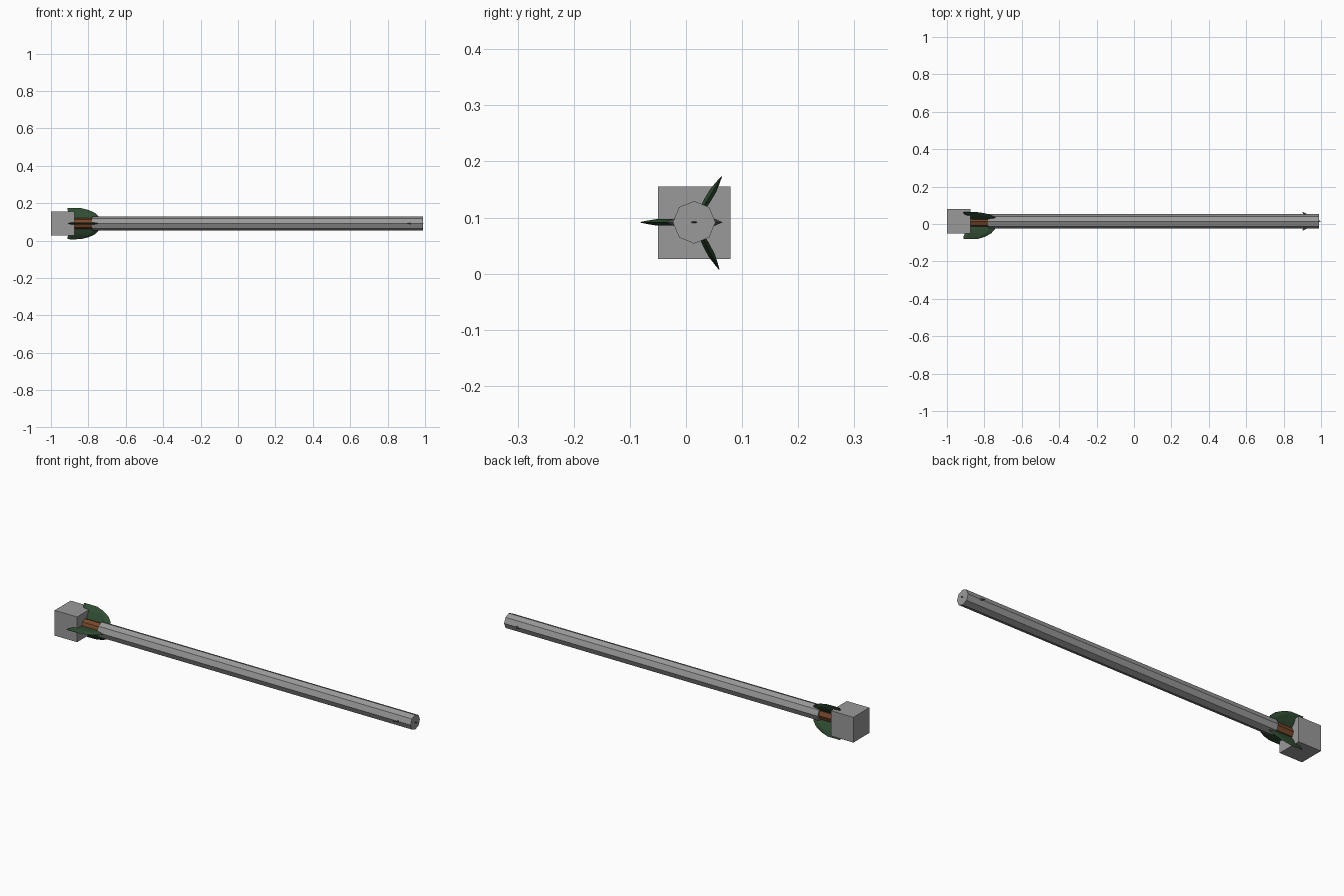
import bpy, math
from mathutils import Matrix, Vector

if "Cube" in bpy.data.objects:
    bpy.data.objects.remove(bpy.data.objects["Cube"])

CY, CZ = 0.0145, 0.0915   # long axis of the model


def material(name, rgb):
    m = bpy.data.materials.new(name)
    m.diffuse_color = (*rgb, 1)
    m.use_nodes = True
    m.node_tree.nodes["Principled BSDF"].inputs["Base Color"].default_value = m.diffuse_color
    return m


GREY = material("plain grey", (0.32, 0.32, 0.32))
GREEN = material("dark green", (0.03, 0.075, 0.033))
BROWN = material("wood brown", (0.19, 0.065, 0.025))
STEEL = material("dark steel", (0.10, 0.10, 0.10))


def add_mesh(name, verts, faces, mat):
    me = bpy.data.meshes.new(name)
    me.from_pydata(verts, [], faces)
    me.materials.append(mat)
    ob = bpy.data.objects.new(name, me)
    bpy.context.collection.objects.link(ob)
    return ob


def loft(name, rings, mat):
    """Join rings of equal length and cap both ends."""
    n = len(rings[0])
    verts = [v for r in rings for v in r]
    faces = [list(range(n))[::-1], [(len(rings) - 1) * n + i for i in range(n)]]
    for k in range(len(rings) - 1):
        for i in range(n):
            j = (i + 1) % n
            faces.append([k * n + i, k * n + j, (k + 1) * n + j, (k + 1) * n + i])
    return add_mesh(name, verts, faces, mat)


def rod(name, x0, x1, r, mat):
    ring = [(CY + r * math.cos(i * math.pi / 4), CZ + r * math.sin(i * math.pi / 4))
            for i in range(8)]
    return loft(name, [[(x, y, z) for y, z in ring] for x in (x0, x1)], mat)


# outer sleeve and inner wooden shaft
rod("sleeve", -0.78, 0.99, 0.038, GREY)
rod("wooden_shaft", -0.93, 0.91, 0.030, BROWN)

# end block
bpy.ops.mesh.primitive_cube_add(size=1, location=(-0.9365, CY, 0.0905))
block = bpy.context.object
block.name = "end_block"
block.scale = (0.127, 0.129, 0.129)
block.data.materials.append(GREY)

# three lens-shaped vanes: radius, rear x, front x, half thickness
LEVELS = [(0.020, -0.875, -0.735, 0.004), (0.045, -0.890, -0.745, 0.006),
          (0.066, -0.905, -0.765, 0.006), (0.084, -0.912, -0.800, 0.003),
          (0.0955, -0.912, -0.840, 0.0006)]
for k, deg in enumerate((180, 59, -62)):
    a = math.radians(deg)
    out = Vector((0, math.cos(a), math.sin(a)))
    side = Vector((0, -math.sin(a), math.cos(a)))
    rings = []
    for r, x0, x1, t in LEVELS:
        section = [(x0, 0), (x0 + 0.015, -t), (x1 - 0.03, -t),
                   (x1, 0), (x1 - 0.03, t), (x0 + 0.015, t)]
        rings.append([Vector((x, CY, CZ)) + out * r + side * s for x, s in section])
    loft(f"vane_{k + 1}", rings, GREEN)

# flat arrowhead inside the sleeve, barbs and tip just poke through
pts = [(1.0, 0, 0), (0.90, 0.051, 0.0), (0.915, 0, 0), (0.90, -0.051, 0.0)]
ridge = [(0.93, 0.03, 0.009), (0.93, -0.03, 0.009), (0.93, 0.03, -0.009), (0.93, -0.03, -0.009)]
verts = [(x, CY + y, CZ + z) for x, y, z in pts + ridge]
faces = [(0, 1, 4), (1, 2, 4), (2, 3, 5), (3, 0, 5), (0, 4, 5), (2, 5, 4),
         (0, 6, 1), (1, 6, 2), (2, 7, 3), (3, 7, 0), (0, 7, 6), (2, 6, 7)]
add_mesh("arrowhead", verts, faces, STEEL)
